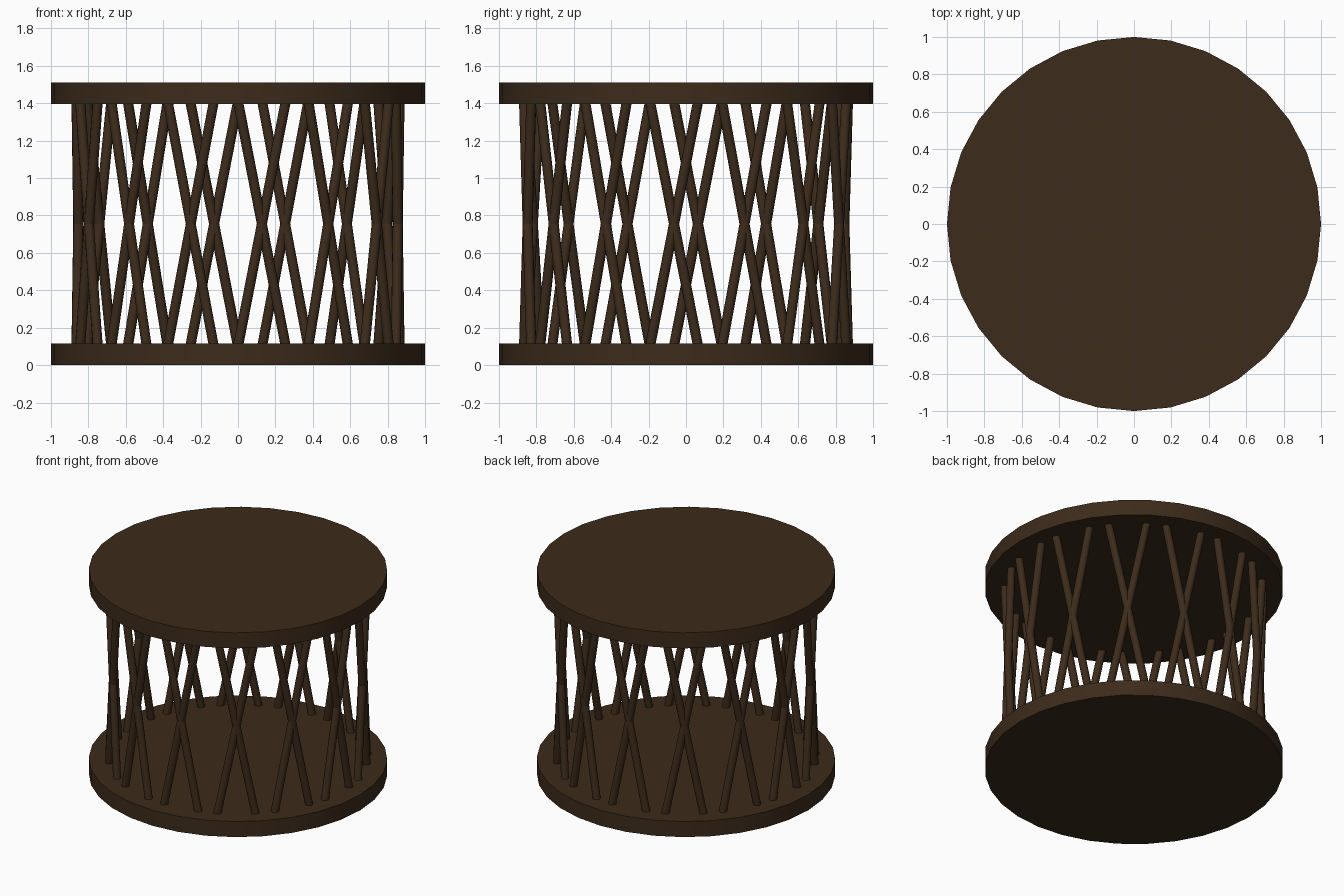
import bpy
from math import radians, sin, cos, tau
from mathutils import Vector

if "Cube" in bpy.data.objects:
    bpy.data.objects.remove(bpy.data.objects["Cube"])

HEIGHT = 1.51
SLAB = 0.115
PAIRS = 14
ROD_CIRCLE = 0.866
ROD_RADIUS = 0.027
STEP = tau / PAIRS
LEAN = STEP * 2 / 3      # angle each rod travels around the ring

wood = bpy.data.materials.new("dark_wood")
wood.diffuse_color = (0.045, 0.024, 0.011, 1)
wood.use_nodes = True
wood.node_tree.nodes["Principled BSDF"].inputs["Base Color"].default_value = wood.diffuse_color


def finish(name):
    ob = bpy.context.object
    ob.name = name
    ob.data.materials.append(wood)
    bpy.ops.object.shade_smooth_by_angle(angle=radians(40))
    return ob


def disc(name, z):
    bpy.ops.mesh.primitive_cylinder_add(
        vertices=32, radius=1, depth=SLAB, location=(0, 0, z))
    return finish(name)


def ring_point(angle, z):
    # angle is measured from the front (-y) towards +x
    return Vector((ROD_CIRCLE * sin(angle), -ROD_CIRCLE * cos(angle), z))


def rod(name, start, end):
    axis = end - start
    bpy.ops.mesh.primitive_cylinder_add(
        vertices=12, radius=ROD_RADIUS, depth=axis.length,
        location=(start + end) / 2,
        rotation=axis.to_track_quat('Z', 'Y').to_euler())
    return finish(name)


# Base and table top
disc("base_disc", SLAB / 2)
disc("top_disc", HEIGHT - SLAB / 2)

# Ring of crossing rods, ends slightly sunk into the discs
low, high = SLAB - 0.015, HEIGHT - SLAB + 0.015
for i in range(PAIRS):
    a, b = i * STEP, i * STEP + LEAN
    rod(f"rod_right_{i + 1}", ring_point(a, low), ring_point(b, high))
    rod(f"rod_left_{i + 1}", ring_point(b, low), ring_point(a, high))
